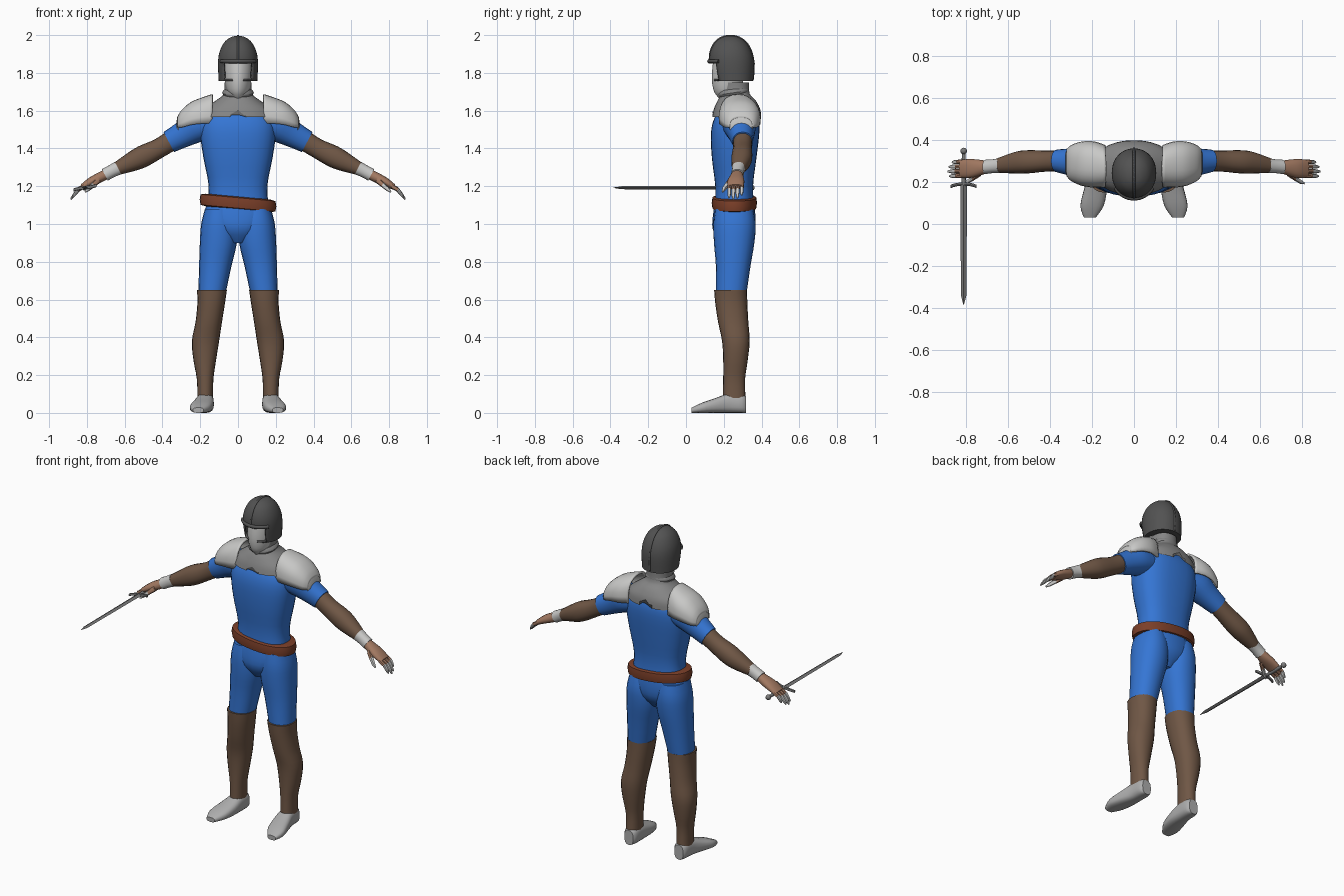
import bpy, bmesh, math
from mathutils import Vector

if "Cube" in bpy.data.objects:
    bpy.data.objects.remove(bpy.data.objects["Cube"])


def material(name, r, g, b):
    m = bpy.data.materials.new(name)
    m.use_nodes = True
    m.diffuse_color = (r, g, b, 1)
    m.node_tree.nodes["Principled BSDF"].inputs["Base Color"].default_value = (r, g, b, 1)
    return m


BLUE = material("blue cloth", .035, .18, .66)
BROWN = material("brown leather", .16, .095, .06)
BELT = material("red brown leather", .2, .05, .022)
SKIN = material("tan skin", .36, .19, .12)
DARK = material("dark steel", .085, .085, .085)
MAIL = material("grey mail", .24, .24, .24)
PLATE = material("pale plate", .58, .58, .57)
SHOE = material("shoe grey", .42, .42, .42)
STEEL = material("sword steel", .2, .2, .2)
X, Y, Z = Vector((1, 0, 0)), Vector((0, 1, 0)), Vector((0, 0, 1))


def spline(rows, steps):
    """Smoothly interpolate the rows of a loft."""
    if steps == 1:
        return rows
    out = []
    for i in range(len(rows) - 1):
        a, b, c, d = (rows[min(max(i + k, 0), len(rows) - 1)] for k in (-1, 0, 1, 2))
        for s in range(steps):
            t = s / steps
            out.append([q + t * ((r - p) / 2 + t * (p - 2.5 * q + 2 * r - e / 2
                        + t * (1.5 * (q - r) + (e - p) / 2)))
                        for p, q, r, e in zip(a, b, c, d)])
    return out + [rows[-1]]


def finish(ob, mat, mirror=False, thick=0, angle=40):
    ob.data.materials.append(mat)
    bpy.ops.object.select_all(action='DESELECT')
    ob.select_set(True)
    bpy.context.view_layer.objects.active = ob
    if ob.type == 'MESH':
        bpy.ops.object.shade_smooth_by_angle(angle=math.radians(angle))
    if thick:
        ob.modifiers.new("Thickness", 'SOLIDIFY').thickness = thick
    if mirror:
        ob.modifiers.new("Mirror", 'MIRROR').use_mirror_merge = False
    return ob


def loft(name, rows, mat, u=X, v=Y, sides=20, steps=3, power=2.2, mirror=False,
         caps=True, arc=None, thick=0, cut=None, shift=None, angle=40):
    """Skin rows of (x, y, z, radius u, radius v); arc makes an open shell."""
    bm = bmesh.new()
    rings = []
    count = sides + 1 if arc else sides
    rows = spline(rows, steps)
    for n, (x, y, z, ru, rv) in enumerate(rows):
        ring = []
        for i in range(count):
            a = arc[0] + (arc[1] - arc[0]) * i / sides if arc else math.tau * i / sides
            c, s = math.cos(a), math.sin(a)
            p = Vector((x, y, z)) + u * ru * math.copysign(abs(c) ** (2 / power), c) \
                + v * rv * math.copysign(abs(s) ** (2 / power), s)
            if shift and n == 0:
                p = p + shift(p)
            ring.append(bm.verts.new(p))
        rings.append(ring)
    for a, b in zip(rings, rings[1:]):
        for i in range(sides):
            j = (i + 1) % count
            bm.faces.new((a[i], a[j], b[j], b[i]))
    if caps and not arc:
        bm.faces.new(rings[0])
        bm.faces.new(rings[-1])
    if cut:
        bmesh.ops.delete(bm, geom=[f for f in bm.faces if cut(f.calc_center_median())],
                         context='FACES')
    bmesh.ops.recalc_face_normals(bm, faces=bm.faces)
    me = bpy.data.meshes.new(name)
    bm.to_mesh(me)
    bm.free()
    ob = bpy.data.objects.new(name, me)
    bpy.context.collection.objects.link(ob)
    return finish(ob, mat, mirror, thick, angle)


def tube(name, points, radius, mat):
    cu = bpy.data.curves.new(name, 'CURVE')
    cu.dimensions, cu.bevel_depth, cu.bevel_resolution = '3D', radius, 1
    cu.use_fill_caps = True
    sp = cu.splines.new('POLY')
    sp.points.add(len(points) - 1)
    for q, p in zip(sp.points, points):
        q.co = (*p, 1)
    ob = bpy.data.objects.new(name, cu)
    bpy.context.collection.objects.link(ob)
    return finish(ob, mat)


# Tunic and shorts
loft("tunic", [(0, .258, 1.08, .165, .105), (0, .255, 1.2, .155, .1), (0, .255, 1.35, .183, .118),
               (0, .26, 1.48, .2, .128), (0, .268, 1.56, .185, .118), (0, .275, 1.62, .11, .085)],
     BLUE, sides=28, power=2.5)
loft("pelvis", [(0, .258, 1.13, .155, .1), (0, .255, 1.05, .178, .112),
                (0, .25, .97, .14, .108), (0, .245, .9, .045, .06)], BLUE, sides=24)
loft("shorts_leg", [(.1, .255, 1.08, .075, .1), (.1, .257, 1, .095, .112), (.104, .255, .9, .098, .107),
                    (.12, .25, .78, .086, .092), (.138, .24, .63, .072, .08)], BLUE, mirror=True)

# Belt, tilted down on the left
loft("belt", [(0, .256, 1.078, .17, .1), (0, .256, 1.084, .198, .116), (0, .256, 1.112, .203, .12),
              (0, .256, 1.139, .198, .116), (0, .256, 1.145, .17, .1)],
     BELT, u=Vector((1, 0, -.09)), sides=32, steps=1)

# Boots and shoes
loft("boot", [(.138, .236, .65, .079, .087), (.142, .24, .58, .073, .085), (.155, .25, .48, .07, .08),
              (.172, .264, .38, .072, .073), (.176, .262, .28, .06, .065),
              (.174, .255, .18, .044, .058), (.174, .255, .08, .041, .06)], BROWN, mirror=True)
loft("shoe", [(.172, .317, .045, .03, .045), (.172, .295, .05, .042, .05), (.174, .23, .052, .046, .052),
              (.184, .16, .04, .055, .04), (.2, .085, .027, .055, .027), (.21, .03, .014, .028, .014)],
     SHOE, v=Z, power=2.7, mirror=True)

# Sleeves, arms and wrist bands
ACROSS = Vector((.47, 0, .88))
arm = dict(u=Y, v=ACROSS, mirror=True)
loft("sleeve", [(.15, .275, 1.53, .085, .08), (.22, .285, 1.515, .085, .085),
                (.29, .293, 1.475, .068, .07), (.366, .3, 1.434, .054, .06)], BLUE, **arm)
loft("arm", [(.35, .3, 1.443, .05, .054), (.42, .299, 1.4, .05, .052), (.5, .296, 1.36, .055, .058),
             (.56, .292, 1.33, .052, .052), (.65, .278, 1.288, .034, .033)], BROWN, **arm)
loft("wrist_band", [(.635, .279, 1.296, .036, .037), (.67, .275, 1.279, .033, .034),
                    (.705, .272, 1.26, .034, .034)], PLATE, **arm)

# Hands: palm, fingers with pale tips, thumb
loft("palm", [(.69, .272, 1.268, .026, .025), (.73, .268, 1.247, .037, .027),
              (.78, .264, 1.223, .045, .023), (.825, .263, 1.196, .042, .015)], SKIN, **arm)
for i, name in enumerate(("index", "middle", "ring", "little")):
    y, reach = .23 + .022 * i, (.058, .066, .06, .045)[i]
    base, tip = Vector((.815, y, 1.2)), Vector((.82 + reach, y - .002, 1.2 - reach * 1.05))
    mid = base.lerp(tip, .4) + Vector((.006, 0, .006))
    loft(name + "_finger", [(*base, .011, .012), (*mid, .01, .01)], SKIN, sides=8, steps=1, **arm)
    loft(name + "_fingertip", [(*mid, .0105, .0105), (*mid.lerp(tip, .6), .009, .009),
                               (*tip, .004, .004)], PLATE, sides=8, steps=2, **arm)
loft("thumb", [(.735, .242, 1.236, .018, .018), (.765, .218, 1.208, .013, .013)], SKIN,
     sides=8, steps=1, **arm)
loft("thumb_tip", [(.765, .218, 1.208, .013, .013), (.79, .202, 1.187, .011, .011),
                   (.81, .194, 1.17, .005, .005)], PLATE, sides=8, steps=1, **arm)


# Mail collar with a notched hem, and shoulder plates
def notch(p):
    return Z * (.035 if abs(p.x) < .02 else -.01 if p.y > .3 and abs(p.x) < .12 else 0)


loft("mail_collar", [(0, .268, 1.567, .195, .13), (0, .27, 1.61, .175, .122), (0, .268, 1.655, .115, .1),
                     (0, .262, 1.69, .075, .075), (0, .255, 1.75, .072, .078)],
     MAIL, sides=32, caps=False, shift=notch)
loft("neck_roll", [(0, .255, 1.675, .07, .07), (0, .252, 1.695, .084, .083), (0, .25, 1.715, .07, .075)],
     MAIL, u=Vector((1, 0, 0)), v=Vector((0, 1, .15)))
loft("shoulder_plate", [(.135, .275, 1.56, .1, .128), (.19, .283, 1.555, .11, .115),
                        (.25, .287, 1.545, .105, .1), (.3, .29, 1.527, .085, .075),
                        (.322, .292, 1.52, .062, .045)],
     PLATE, u=Y, v=Z, arc=(-.15, math.pi + .15), sides=16, thick=.012, mirror=True, power=2.4)
loft("shoulder_plate_end", [(.316, .292, 1.522, .064, .052), (.326, .292, 1.515, .045, .03)],
     PLATE, u=Y, v=Z, steps=1, mirror=True)

# Face mask, keeled at the middle
loft("face_mask", [(0, .21, 1.665, .025, .035), (0, .215, 1.7, .055, .066), (0, .22, 1.76, .07, .083),
                   (0, .225, 1.83, .076, .085), (0, .23, 1.9, .076, .08)], PLATE, sides=16, power=1.75)

# Helmet with open front, brow rim and crest
dome = [(0, .25, 1.758, .102, .106), (0, .242, 1.85, .106, .117), (0, .238, 1.91, .098, .109),
        (0, .236, 1.96, .074, .083), (0, .235, 1.987, .042, .047), (0, .235, 1.996, .012, .013)]
loft("helmet", dome, DARK, sides=40, steps=4, thick=.01, power=2.1,
     cut=lambda c: abs(c.x) < .078 and c.y < .23 and c.z < 1.85)
brow = [math.radians(a) for a in range(-55, 56, 10)]
tube("brow_rim", [(.108 * math.sin(a), .242 - .12 * math.cos(a), 1.862) for a in brow], .011, DARK)
path = spline(dome[1:], 3)
tube("crest", [(0, r[1] - r[4], r[2]) for r in path]
     + [(0, r[1] + r[4], r[2]) for r in reversed(path)] + [(0, .355, 1.765)], .006, DARK)

# Sword held in the right hand, pointing forward
sx, sz = -.81, 1.192
loft("sword_blade", [(sx, .185, sz, .016, .009), (sx, -.34, sz, .013, .008), (sx, -.385, sz, .001, .001)],
     STEEL, v=Z, sides=4, steps=1, power=2, angle=20)
loft("sword_guard", [(sx - .062, .178, sz - .012, .008, .008), (sx - .03, .188, sz - .004, .008, .009),
                     (sx + .03, .188, sz + .004, .008, .009), (sx + .062, .178, sz + .012, .008, .008)],
     STEEL, u=Y, v=Z, sides=8, steps=2)
loft("sword_grip", [(sx, .185, sz, .009, .009), (sx, .26, sz, .011, .011), (sx, .34, sz, .008, .008)],
     STEEL, v=Z, sides=10)
bpy.ops.mesh.primitive_uv_sphere_add(segments=14, ring_count=8, radius=.016, location=(sx, .347, sz))
bpy.context.object.name = "sword_pommel"
finish(bpy.context.object, STEEL)
